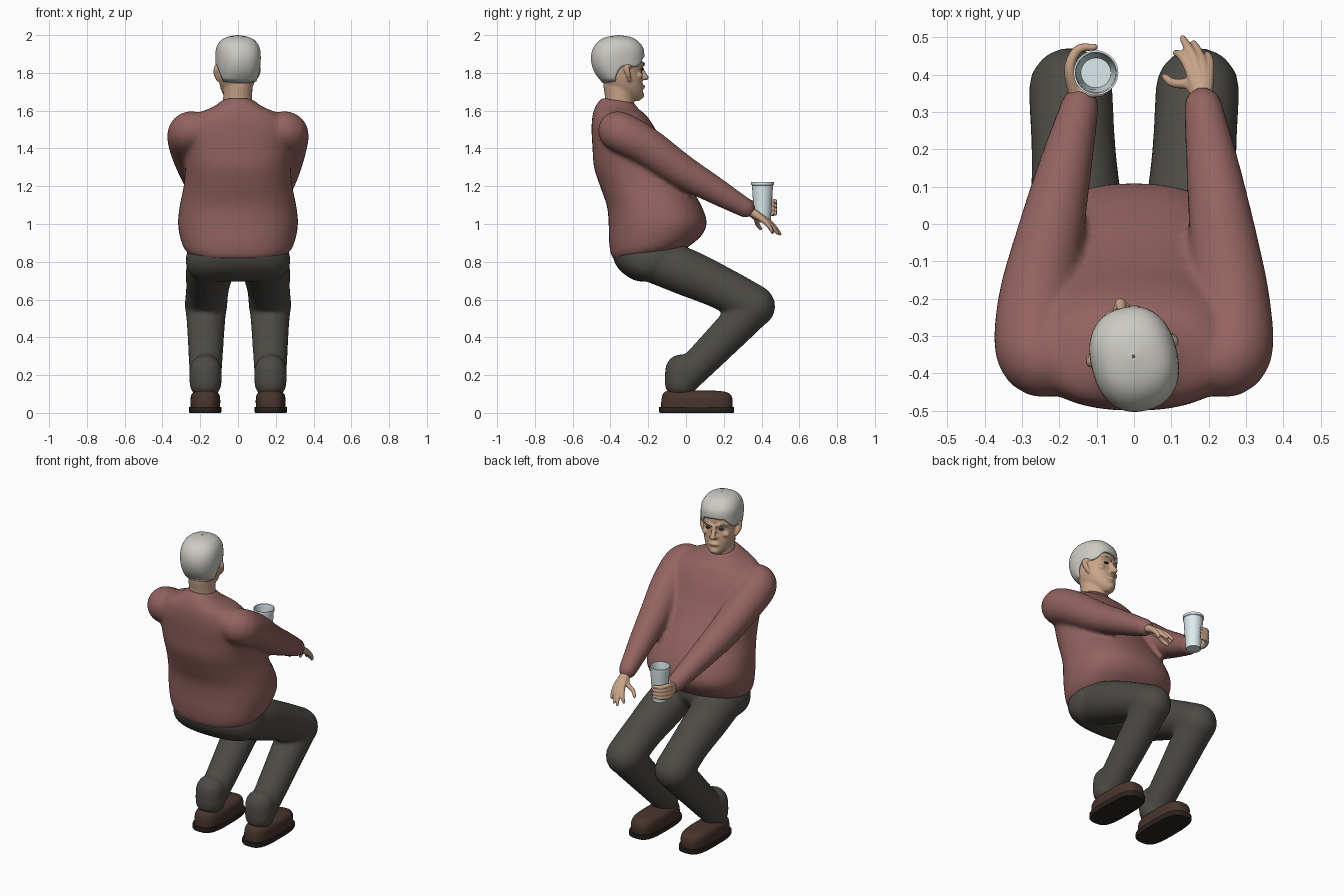
import bpy, bmesh, math
from mathutils import Vector, Matrix


def mat(name, col):
    m = bpy.data.materials.new(name)
    m.diffuse_color = (*col, 1)
    return m


SWEATER = mat("sweater", (0.29, 0.125, 0.115))
TROUSER = mat("trousers", (0.075, 0.07, 0.06))
SKIN = mat("skin", (0.58, 0.37, 0.25))
HAIR = mat("hair", (0.60, 0.59, 0.55))
SHOE = mat("shoe", (0.065, 0.035, 0.025))
SOLE = mat("sole", (0.025, 0.018, 0.015))
DARK = mat("dark", (0.03, 0.025, 0.02))
CUP = mat("cup", (0.72, 0.83, 0.85))


def sample(ctrl, n):
    """Smooth curve through control tuples, n steps per span."""
    P = [Vector(c) for c in ctrl]
    P = [2 * P[0] - P[1]] + P + [2 * P[-1] - P[-2]]
    out = []
    for i in range(1, len(P) - 2):
        a, b, c, d = P[i - 1:i + 3]
        for j in range(n):
            t = j / n
            out.append(0.5 * (2 * b + (c - a) * t + (2 * a - 5 * b + 4 * c - d) * t * t
                              + (3 * b - a - 3 * c + d) * t ** 3))
    return out + [P[-2]]


def skin_rings(bm, rings, caps=True):
    vs = [[bm.verts.new(p) for p in r] for r in rings]
    n = len(vs[0])
    for a, b in zip(vs, vs[1:]):
        for i in range(n):
            bm.faces.new((a[i], a[(i + 1) % n], b[(i + 1) % n], b[i]))
    if caps:
        bm.faces.new(vs[0][::-1])
        bm.faces.new(vs[-1])


def section(z, yf, yb, w, k, ang, e):
    """Point on a superellipse cross-section, angle 0 = forward (+y)."""
    c, s = math.cos(ang), math.sin(ang)
    pw = lambda v: math.copysign(abs(v) ** (2 / e), v)
    dy = (yf - yb) / 2 * pw(c)
    return Vector((-w * pw(s), (yf + yb) / 2 + dy, z + k * dy))


def loft(bm, ctrl, e=2.3, x=0, n=40, steps=4):
    rings = [[section(*r, 2 * math.pi * i / n, e) + Vector((x, 0, 0)) for i in range(n)]
             for r in sample(ctrl, steps)]
    skin_rings(bm, rings)


def tube(bm, ctrl, n=20, steps=6):
    """Round-ended limb through (x, y, z, radius) points."""
    S = [(Vector(s[:3]), s[3]) for s in sample(ctrl, steps)]
    d0, d1 = (S[1][0] - S[0][0]).normalized(), (S[-1][0] - S[-2][0]).normalized()
    cap = [math.radians(a) for a in (85, 65, 45, 22)]
    (p0, r0), (p1, r1) = S[0], S[-1]
    full = [(p0 - d0 * r0 * math.sin(a), r0 * math.cos(a)) for a in cap] + S
    full += [(p1 + d1 * r1 * math.sin(a), r1 * math.cos(a)) for a in cap[::-1]]
    nrm, rings = d0.orthogonal(), []
    for i, (p, r) in enumerate(full):
        d = (full[min(i + 1, len(full) - 1)][0] - full[max(i - 1, 0)][0]).normalized()
        nrm = (nrm - d * nrm.dot(d)).normalized()
        b = d.cross(nrm)
        rings.append([p + r * (nrm * math.cos(t) + b * math.sin(t))
                      for t in (2 * math.pi * j / n for j in range(n))])
    skin_rings(bm, rings)


def ball(bm, loc, scale):
    bmesh.ops.create_uvsphere(bm, u_segments=20, v_segments=12, radius=1,
                              matrix=Matrix.Translation(loc) @ Matrix.Diagonal((*scale, 1)))


def finish(name, bm, m, voxel=0, relax=3, xf=None, angle=45):
    bmesh.ops.recalc_face_normals(bm, faces=bm.faces)
    if xf:
        bm.transform(xf)
    me = bpy.data.meshes.new(name)
    bm.to_mesh(me)
    bm.free()
    me.materials.append(m)
    for p in me.polygons:
        p.use_smooth = True
    me.set_sharp_from_angle(angle=math.radians(angle))
    ob = bpy.data.objects.new(name, me)
    bpy.context.collection.objects.link(ob)
    if voxel:  # fuse overlapping parts into one skin
        r = ob.modifiers.new("fuse", 'REMESH')
        r.mode, r.voxel_size, r.use_smooth_shade = 'VOXEL', voxel, True
        s = ob.modifiers.new("relax", 'SMOOTH')
        s.factor, s.iterations = 0.5, relax
    return ob


# Sweater: torso with big belly, plus both sleeves
bm = bmesh.new()
loft(bm, [(0.835, -0.02, -0.385, 0.25, 0.12), (0.87, 0.03, -0.40, 0.285, 0.1),
          (0.93, 0.085, -0.408, 0.307, 0.05), (1.01, 0.11, -0.41, 0.318, 0),
          (1.10, 0.08, -0.42, 0.308, 0), (1.20, 0.02, -0.455, 0.288, 0),
          (1.30, -0.05, -0.487, 0.28, 0), (1.40, -0.11, -0.495, 0.285, 0),
          (1.50, -0.16, -0.50, 0.285, 0), (1.575, -0.21, -0.495, 0.23, 0),
          (1.62, -0.25, -0.475, 0.13, -0.1), (1.655, -0.275, -0.445, 0.083, -0.15)])
for s, ex, wx in ((1, 0.238, 0.185), (-1, 0.225, 0.145)):
    tube(bm, [(s * 0.2, -0.37, 1.50, 0.095), (s * 0.262, -0.345, 1.485, 0.107),
              (s * 0.262, -0.21, 1.41, 0.103), (s * ex, -0.03, 1.285, 0.09),
              (s * (ex + wx) / 2, 0.15, 1.18, 0.072), (s * wx, 0.315, 1.085, 0.052)], 24)
finish("sweater", bm, SWEATER, 0.013, 5)

# Trousers: seat, bent thighs, shins and bunched ankle cuffs
bm = bmesh.new()
loft(bm, [(0.90, 0.01, -0.375, 0.25, 0), (0.83, 0.01, -0.388, 0.275, 0),
          (0.76, -0.04, -0.355, 0.268, 0), (0.71, -0.10, -0.29, 0.22, 0),
          (0.695, -0.14, -0.24, 0.15, 0)])
for s in (1, -1):
    tube(bm, [(s * 0.145, -0.2, 0.82, 0.12), (s * 0.152, 0, 0.745, 0.124),
              (s * 0.162, 0.2, 0.655, 0.113), (s * 0.17, 0.36, 0.565, 0.113)], 24)
    tube(bm, [(s * 0.17, 0.36, 0.565, 0.11), (s * 0.17, 0.26, 0.455, 0.1),
              (s * 0.172, 0.0, 0.19, 0.084)], 24)
    tube(bm, [(s * 0.172, -0.025, 0.225, 0.086), (s * 0.172, -0.028, 0.16, 0.086)], 24)
finish("trousers", bm, TROUSER, 0.013, 4)

# Shoes: separate sole slab and rounded upper
for s, side in ((1, "right"), (-1, "left")):
    bm = bmesh.new()
    loft(bm, [(0, 0.25, -0.138, 0.082, 0), (0.006, 0.255, -0.142, 0.086, 0),
              (0.03, 0.255, -0.142, 0.086, 0)], 3.2, s * 0.173, steps=1)
    finish(side + "_sole", bm, SOLE)
    bm = bmesh.new()
    loft(bm, [(0.028, 0.245, -0.132, 0.078, 0), (0.07, 0.247, -0.13, 0.079, 0),
              (0.098, 0.235, -0.123, 0.073, 0), (0.112, 0.205, -0.11, 0.058, 0),
              (0.118, 0.15, -0.09, 0.035, 0)], 3.0, s * 0.173)
    finish(side + "_shoe", bm, SHOE)

# Head turned slightly to one side: skull, neck, ears, nose, brows, lips
turn = (Matrix.Translation((0, -0.36, 0)) @ Matrix.Rotation(math.radians(14), 4, 'Z')
        @ Matrix.Translation((0, 0.36, 0)))
bm = bmesh.new()
loft(bm, [(1.652, -0.245, -0.31, 0.025, 0), (1.672, -0.226, -0.36, 0.05, 0),
          (1.71, -0.226, -0.41, 0.077, 0), (1.76, -0.23, -0.445, 0.093, 0),
          (1.82, -0.236, -0.47, 0.1, 0), (1.88, -0.234, -0.485, 0.104, 0),
          (1.94, -0.25, -0.475, 0.096, 0), (1.975, -0.29, -0.43, 0.06, 0),
          (1.985, -0.33, -0.38, 0.02, 0)])
tube(bm, [(0, -0.36, 1.58, 0.08), (0, -0.352, 1.66, 0.077), (0, -0.36, 1.74, 0.078)])
tube(bm, [(0, -0.24, 1.835, 0.012), (0, -0.222, 1.80, 0.013), (0, -0.208, 1.775, 0.015)])
tube(bm, [(-0.03, -0.236, 1.724, 0.008), (0, -0.223, 1.727, 0.011), (0.03, -0.236, 1.724, 0.008)])
ball(bm, (0, -0.238, 1.682), (0.03, 0.02, 0.02))
for s in (1, -1):
    ball(bm, (s * 0.013, -0.222, 1.771), (0.012, 0.013, 0.01))
    tube(bm, [(s * 0.015, -0.232, 1.838, 0.009), (s * 0.04, -0.238, 1.848, 0.01),
              (s * 0.068, -0.258, 1.842, 0.008)])
    ball(bm, (s * 0.058, -0.262, 1.785), (0.026, 0.022, 0.02))
    tube(bm, [(s * 0.098, -0.322, 1.765, 0.012), (s * 0.112, -0.333, 1.795, 0.014),
              (s * 0.112, -0.342, 1.828, 0.015), (s * 0.1, -0.318, 1.838, 0.011)])
finish("head", bm, SKIN, 0.0055, 3, turn)

# Eyes and brows
bm = bmesh.new()
for s in (1, -1):
    ball(bm, (s * 0.04, -0.243, 1.82), (0.014, 0.014, 0.007))
finish("eyes", bm, DARK, xf=turn)
bm = bmesh.new()
for s in (1, -1):
    tube(bm, [(s * 0.017, -0.224, 1.838, 0.004), (s * 0.042, -0.23, 1.852, 0.005),
              (s * 0.07, -0.254, 1.846, 0.003)], 10)
finish("eyebrows", bm, HAIR, xf=turn)

# Hair cap: shell whose lower edge follows the hairline
PROF = sample([(1.73, -0.25, -0.425, 0.096, 0), (1.80, -0.226, -0.482, 0.11, 0),
               (1.87, -0.221, -0.503, 0.116, 0), (1.93, -0.226, -0.492, 0.112, 0),
               (1.97, -0.257, -0.46, 0.09, 0), (1.99, -0.295, -0.42, 0.055, 0),
               (2.0, -0.35, -0.36, 0.004, 0)], 8)
LINE = [(0, 1.888), (30, 1.882), (48, 1.845), (62, 1.83), (92, 1.835), (104, 1.80),
        (118, 1.755), (180, 1.745)]


def lerp_at(table, x):
    for a, b in zip(table, table[1:]):
        if x <= b[0] + 1e-9:
            t = (x - a[0]) / (b[0] - a[0])
            return [u + (v - u) * t for u, v in zip(a, b)]
    return list(table[-1])


bm = bmesh.new()
rings = []
for j in range(19):
    ring = []
    for i in range(64):
        deg = i * 360 / 64
        z0 = lerp_at(LINE, min(deg, 360 - deg))[1]
        z = z0 + (2.0 - z0) * math.sin(j / 18 * math.pi / 2)
        ring.append(section(*lerp_at(PROF, z), math.radians(deg), 2.3))
    rings.append(ring)
skin_rings(bm, rings, False)
hair = finish("hair", bm, HAIR, xf=turn, angle=70)
sol = hair.modifiers.new("thickness", 'SOLIDIFY')
sol.thickness, sol.offset = 0.014, -1

# Hands: each finger runs wrist - knuckle - joint - tip
RIGHT = [((0.15, 0.415, 1.018), (0.128, 0.45, 0.985), (0.112, 0.458, 0.955)),
         ((0.166, 0.425, 1.02), (0.146, 0.47, 0.982), (0.131, 0.497, 0.948)),
         ((0.184, 0.42, 1.02), (0.172, 0.46, 0.98), (0.16, 0.484, 0.952)),
         ((0.2, 0.41, 1.02), (0.2, 0.442, 0.985), (0.196, 0.455, 0.96)),
         ((0.15, 0.372, 1.03), (0.105, 0.378, 1.0), (0.082, 0.395, 0.975))]
LEFT = [((-0.172, 0.415, z), (-0.15, 0.467, z + 0.003), (-0.105, 0.474, z))
        for z in (1.118, 1.096, 1.074, 1.053)]
LEFT.append(((-0.15, 0.358, 1.095), (-0.118, 0.35, 1.11), (-0.085, 0.35, 1.12)))
for name, wrist, fingers in (("right_hand", Vector((0.185, 0.33, 1.075)), RIGHT),
                             ("left_hand", Vector((-0.148, 0.33, 1.078)), LEFT)):
    bm = bmesh.new()
    for k, j, t in fingers:
        w = wrist + (Vector(k) - wrist) * 0.15
        tube(bm, [(*w, 0.024), (*k, 0.0155), (*j, 0.0125), (*t, 0.009)], 12)
    finish(name, bm, SKIN, 0.0045, 2)

# Drinking cup: tapered, hollow
bm = bmesh.new()
prof = [(0.038, 1.012), (0.043, 1.008), (0.056, 1.205), (0.06, 1.207), (0.06, 1.222),
        (0.055, 1.222), (0.052, 1.2), (0.04, 1.018)]
skin_rings(bm, [[(-0.102 + r * math.cos(a), 0.405 + r * math.sin(a), z)
                 for a in (2 * math.pi * i / 40 for i in range(40))] for r, z in prof])
finish("cup", bm, CUP, angle=30)
